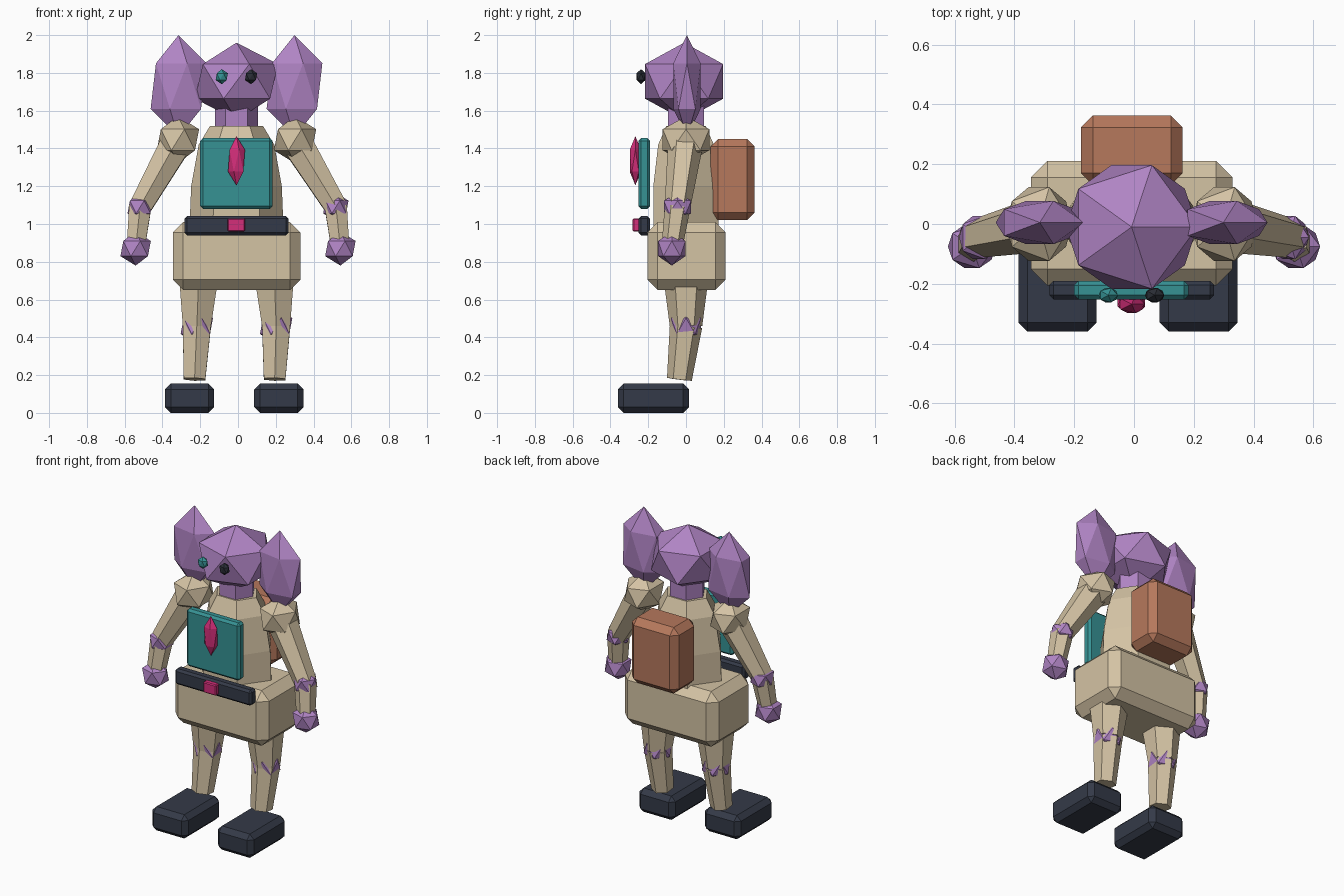
import bpy, bmesh, math
from mathutils import Vector, Matrix

cube = bpy.data.objects.get("Cube")
if cube:
    bpy.data.objects.remove(cube, do_unlink=True)


def material(name, rgb):
    lin = [((c / 255 + 0.055) / 1.055) ** 2.4 for c in rgb] + [1]
    m = bpy.data.materials.new(name)
    m.use_nodes = True
    m.diffuse_color = lin
    m.node_tree.nodes["Principled BSDF"].inputs["Base Color"].default_value = lin
    return m


PURPLE = material("purple", (176, 132, 196))
TAN = material("tan", (212, 195, 164))
TEAL = material("teal", (54, 146, 148))
PINK = material("pink", (212, 46, 122))
NAVY = material("navy", (52, 58, 72))
BLACK = material("black", (42, 46, 54))
BROWN = material("brown", (182, 120, 92))


def finish(name, bm, mat):
    bmesh.ops.recalc_face_normals(bm, faces=bm.faces)
    mesh = bpy.data.meshes.new(name)
    bm.to_mesh(mesh)
    bm.free()
    mesh.materials.append(mat)
    ob = bpy.data.objects.new(name, mesh)
    bpy.context.collection.objects.link(ob)
    return ob


def gem(name, centre, radii, mat):
    """Scaled twenty-sided ball."""
    bm = bmesh.new()
    bmesh.ops.create_icosphere(bm, subdivisions=1, radius=1)
    bmesh.ops.scale(bm, vec=radii, verts=bm.verts)
    bmesh.ops.translate(bm, vec=centre, verts=bm.verts)
    return finish(name, bm, mat)


def box(name, low, high, bevel, mat):
    """Box with chamfered edges between two corners."""
    low, high = Vector(low), Vector(high)
    bm = bmesh.new()
    bmesh.ops.create_cube(bm, size=1)
    bmesh.ops.scale(bm, vec=high - low, verts=bm.verts)
    bmesh.ops.translate(bm, vec=(low + high) / 2, verts=bm.verts)
    bmesh.ops.bevel(bm, geom=bm.edges[:], offset=bevel, segments=1,
                    affect='EDGES', profile=0.5)
    return finish(name, bm, mat)


def limb(name, start, end, r1, r2, mat, sides=6):
    """Tapered faceted tube between two points."""
    start, end = Vector(start), Vector(end)
    axis = start - end
    bm = bmesh.new()
    bmesh.ops.create_cone(bm, cap_ends=True, segments=sides, radius1=r2,
                          radius2=r1, depth=axis.length)
    turn = Vector((0, 0, 1)).rotation_difference(axis).to_matrix().to_4x4()
    bmesh.ops.transform(bm, verts=bm.verts,
                        matrix=Matrix.Translation((start + end) / 2) @ turn)
    return finish(name, bm, mat)


def rings(name, x, levels, mat, sides=6):
    """Stack of faceted elliptical rings: z, x radius, y radius."""
    bm = bmesh.new()
    loops = []
    for z, rx, ry in levels:
        angles = [2 * math.pi * i / sides for i in range(sides)]
        loops.append([bm.verts.new((x + rx * math.cos(a), ry * math.sin(a), z))
                      for a in angles])
    for a, b in zip(loops, loops[1:]):
        for i in range(sides):
            j = (i + 1) % sides
            bm.faces.new((a[i], a[j], b[j], b[i]))
    bm.faces.new(loops[0])
    bm.faces.new(loops[-1])
    return finish(name, bm, mat)


MID = -0.008

# Head, neck and torso
gem("head", (MID, -0.01, 1.755), (0.246, 0.243, 0.205), PURPLE)
rings("neck", MID, [(1.48, 0.115, 0.11), (1.68, 0.115, 0.11)], PURPLE)
rings("torso", MID, [(0.95, 0.25, 0.2), (1.2, 0.24, 0.2),
                     (1.42, 0.2, 0.17), (1.52, 0.14, 0.12)], TAN)
box("pelvis", (-0.345, -0.205, 0.65), (0.33, 0.21, 1.01), 0.055, TAN)

# Eyes
gem("right_eye", (-0.086, -0.238, 1.78), (0.036, 0.028, 0.04), TEAL)
gem("left_eye", (0.069, -0.238, 1.78), (0.036, 0.028, 0.04), BLACK)

# Chest plate, belt and backpack
box("chest_plate", (-0.2, -0.252, 1.08), (0.183, -0.19, 1.455), 0.015, TEAL)
gem("chest_gem", (MID, -0.268, 1.335), (0.05, 0.035, 0.13), PINK)
box("belt", (-0.283, -0.252, 0.94), (0.268, -0.19, 1.042), 0.014, NAVY)
box("buckle", (-0.055, -0.282, 0.96), (0.037, -0.235, 1.03), 0.006, PINK)
box("backpack", (-0.177, 0.13, 1.02), (0.163, 0.363, 1.45), 0.04, BROWN)

# Paired parts
for side, s in (("right", -1), ("left", 1)):
    # Hair bunches
    gem(side + "_hair_bunch", (MID + s * 0.307, 0.005, 1.73),
        (0.165, 0.085, 0.27), PURPLE)

    # Arm
    shoulder = (MID + s * 0.31, 0, 1.446)
    elbow = (s * 0.518, -0.045, 1.09)
    hand = (s * 0.542, -0.075, 0.87)
    gem(side + "_shoulder", shoulder, (0.125, 0.145, 0.125), TAN)
    limb(side + "_upper_arm", shoulder, elbow, 0.095, 0.068, TAN)
    gem(side + "_elbow", elbow, (0.075, 0.085, 0.075), PURPLE)
    limb(side + "_forearm", elbow, hand, 0.068, 0.055, TAN)
    gem(side + "_hand", hand, (0.09, 0.085, 0.09), PURPLE)

    # Leg
    hip = (MID + s * 0.2, 0, 0.72)
    knee = (MID + s * 0.21, 0, 0.46)
    ankle = (-0.018 + s * 0.212, -0.035, 0.178)
    limb(side + "_thigh", hip, knee, 0.12, 0.086, TAN)
    gem(side + "_knee", knee, (0.096, 0.092, 0.095), PURPLE)
    limb(side + "_shin", knee, ankle, 0.086, 0.066, TAN)

    # Shoe
    x = -0.02 + s * 0.236
    box(side + "_shoe", (x - 0.13, -0.36, 0), (x + 0.13, 0.015, 0.155), 0.03, NAVY)
